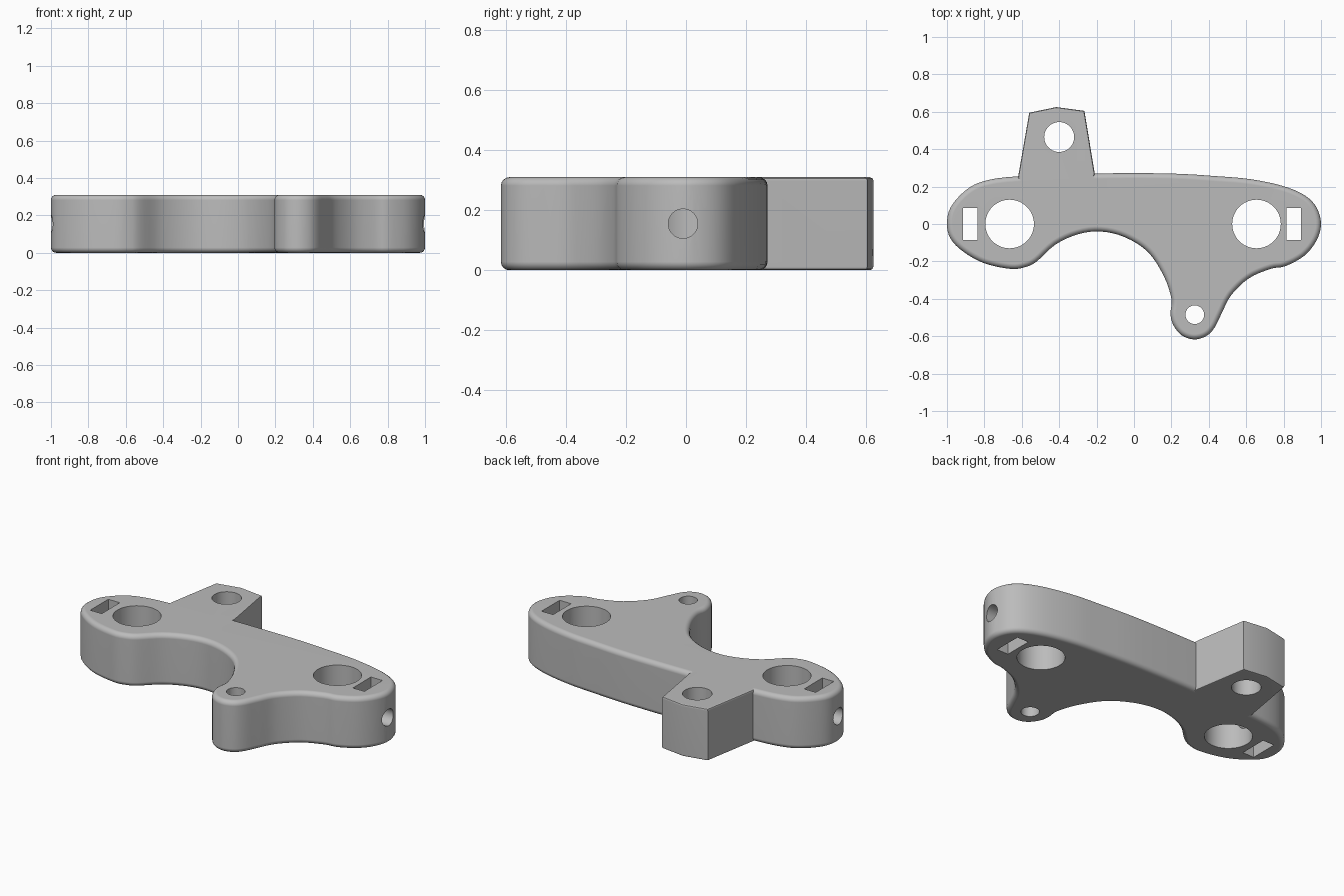
import bpy
import bmesh
import math
from mathutils import Vector, Matrix

HEIGHT = 0.31

default_cube = bpy.data.objects.get("Cube")
if default_cube:
    bpy.data.objects.remove(default_cube, do_unlink=True)

grey = bpy.data.materials.new("plain grey")
grey.use_nodes = True
colour = (0.5, 0.5, 0.5, 1)
grey.diffuse_color = colour
grey.node_tree.nodes["Principled BSDF"].inputs["Base Color"].default_value = colour


def make_object(name, bm):
    bmesh.ops.recalc_face_normals(bm, faces=bm.faces[:])
    mesh = bpy.data.meshes.new(name)
    bm.to_mesh(mesh)
    bm.free()
    mesh.materials.append(grey)
    obj = bpy.data.objects.new(name, mesh)
    bpy.context.collection.objects.link(obj)
    return obj


def smooth_loop(points, steps):
    """Closed smooth curve passing through every point."""
    pts = [Vector(p) for p in points]
    loop = []
    for i, b in enumerate(pts):
        a, c, d = pts[i - 1], pts[(i + 1) % len(pts)], pts[(i + 2) % len(pts)]
        for k in range(steps):
            t = k / steps
            loop.append(b + (c - a) * t / 2
                        + (2 * a - 5 * b + 4 * c - d) * t ** 2 / 2
                        + (3 * b - a - 3 * c + d) * t ** 3 / 2)
    return loop


def rounded_slab(name, outline, radius, segments):
    """Extruded outline with rounded top and bottom rims."""
    bm = bmesh.new()
    base = bm.faces.new([bm.verts.new((p[0], p[1], 0)) for p in outline])
    result = bmesh.ops.extrude_face_region(bm, geom=[base], use_keep_orig=True)
    top = [v for v in result["geom"] if isinstance(v, bmesh.types.BMVert)]
    bmesh.ops.translate(bm, verts=top, vec=(0, 0, HEIGHT))
    bmesh.ops.recalc_face_normals(bm, faces=bm.faces[:])
    rims = [e for e in bm.edges if abs(e.verts[0].co.z - e.verts[1].co.z) < 0.01]
    bmesh.ops.bevel(bm, geom=rims, offset=radius, offset_type="OFFSET",
                    segments=segments, profile=0.5, affect="EDGES")
    return make_object(name, bm)


def cylinder(name, radius, depth, matrix):
    bm = bmesh.new()
    bmesh.ops.create_cone(bm, cap_ends=True, segments=48, radius1=radius,
                          radius2=radius, depth=depth, matrix=matrix)
    return make_object(name, bm)


def box(name, centre, size):
    bm = bmesh.new()
    bmesh.ops.create_cube(bm, size=1, matrix=Matrix.Translation(centre)
                          @ Matrix.Diagonal((*size, 1)))
    return make_object(name, bm)


def combine(target, other, operation):
    other.hide_render = True
    mod = target.modifiers.new(operation.lower(), "BOOLEAN")
    mod.object, mod.operation, mod.solver = other, operation, "EXACT"
    bpy.context.view_layer.objects.active = target
    bpy.ops.object.modifier_apply(modifier=mod.name)
    bpy.data.objects.remove(other, do_unlink=True)


# Main plate: two rounded ends, a front foot and a scooped front edge
plate_outline = [
    (-1, 0), (-.98, -.08), (-.91, -.15), (-.8, -.21), (-.66, -.24),
    (-.58, -.23), (-.52, -.2), (-.42, -.11), (-.3, -.055), (-.18, -.04),
    (-.05, -.07), (.075, -.15), (.16, -.28), (.2, -.4), (.195, -.48),
    (.21, -.54), (.255, -.595), (.32, -.617), (.385, -.6), (.43, -.555),
    (.47, -.475), (.52, -.38), (.615, -.29), (.73, -.24), (.81, -.225),
    (.91, -.17), (.975, -.09), (1, 0), (.975, .09), (.91, .155),
    (.79, .205), (.62, .24), (.45, .255), (.19, .27), (-.21, .27),
    (-.62, .255), (-.8, .23), (-.9, .18), (-.98, .09)]
body = rounded_slab("bracket_plate", smooth_loop(plate_outline, 4), 0.028, 4)

# Tapered lug standing out at the back
lug_outline = [(-.59, .1), (-.62, .25), (-.56, .595), (-.415, .625),
               (-.265, .605), (-.21, .27), (-.24, .1)]
combine(body, rounded_slab("back_lug", lug_outline, 0.012, 2), "UNION")

# Vertical holes: two large bores, the lug hole and the foot hole
for x, y, radius in [(-.665, 0, .13), (.655, 0, .13),
                     (-.4, .465, .08), (.325, -.485, .05)]:
    place = Matrix.Translation((x, y, HEIGHT / 2))
    combine(body, cylinder("bore_cutter", radius, 1, place), "DIFFERENCE")

# Slots and the cross holes running from each end into the bores
for side in (-1, 1):
    slot = box("slot_cutter", (side * .865 - .011, 0, HEIGHT / 2), (.076, .17, 1))
    combine(body, slot, "DIFFERENCE")
    place = (Matrix.Translation((side * .9, -.01, HEIGHT / 2))
             @ Matrix.Rotation(math.pi / 2, 4, "Y"))
    combine(body, cylinder("cross_hole_cutter", .049, .45, place), "DIFFERENCE")

# Smooth walls with crisp hole edges and flat caps
bpy.ops.object.select_all(action="DESELECT")
body.select_set(True)
bpy.context.view_layer.objects.active = body
bpy.ops.object.shade_smooth_by_angle(angle=math.radians(30))
flatten = body.modifiers.new("flat_caps", "WEIGHTED_NORMAL")
flatten.keep_sharp = True
